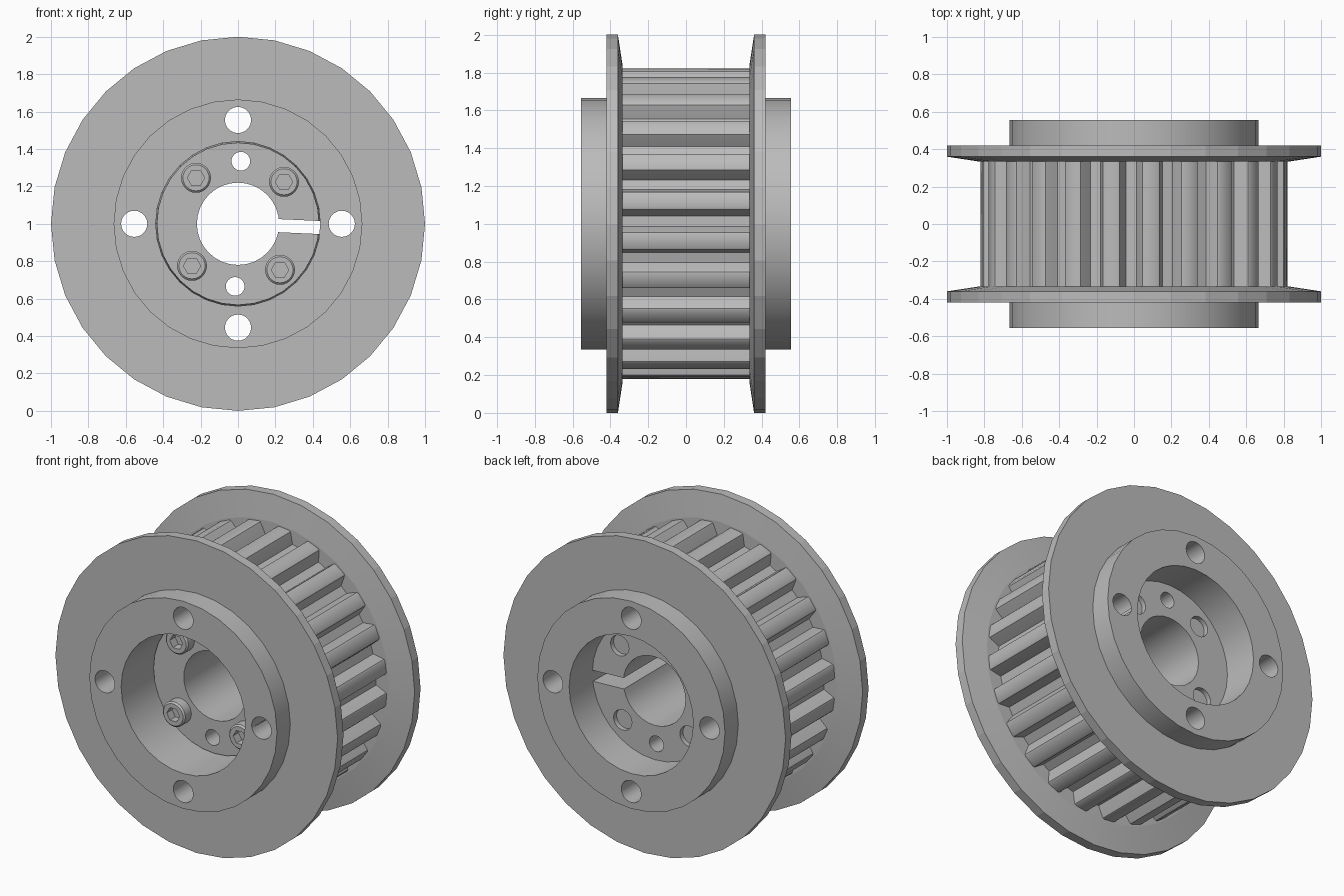
import bpy, bmesh
from math import sin, cos, radians

cube = bpy.data.objects.get("Cube")
if cube:
    bpy.data.objects.remove(cube)

# One plain metal colour
GREY = (0.5, 0.5, 0.5, 1)
metal = bpy.data.materials.new("grey metal")
metal.use_nodes = True
metal.diffuse_color = GREY
metal.node_tree.nodes["Principled BSDF"].inputs["Base Color"].default_value = GREY

AXIS_Z = 1.0     # height of the pulley axis
TWIST = -2.6     # the bushing sits slightly turned in its bore


def polar(r, deg):
    return r * cos(radians(deg)), r * sin(radians(deg))


def sweep(name, sections, centre=(0, 0)):
    """Join (angle, [(radius, y), ...]) sections into a closed ring about y."""
    bm = bmesh.new()
    rings = []
    for deg, profile in sections:
        ring = []
        for r, y in profile:
            x, z = polar(r, deg)
            ring.append(bm.verts.new((x, y, z)))
        rings.append(ring)
    for i, a in enumerate(rings):
        b = rings[(i + 1) % len(rings)]
        for j in range(len(a)):
            k = (j + 1) % len(a)
            bm.faces.new((a[j], a[k], b[k], b[j]))
    bmesh.ops.remove_doubles(bm, verts=bm.verts, dist=1e-5)
    bmesh.ops.recalc_face_normals(bm, faces=bm.faces)
    mesh = bpy.data.meshes.new(name)
    bm.to_mesh(mesh)
    bm.free()
    mesh.materials.append(metal)
    obj = bpy.data.objects.new(name, mesh)
    obj.location = (centre[0], 0, AXIS_Z + centre[1])
    bpy.context.collection.objects.link(obj)
    return obj


def lathe(name, profile, sides=32, centre=(0, 0)):
    return sweep(name, [(360 * i / sides, profile) for i in range(sides)], centre)


def rod(name, r, y0, y1, sides=24, centre=(0, 0)):
    return lathe(name, [(0, y0), (r, y0), (r, y1), (0, y1)], sides, centre)


def activate(obj):
    bpy.ops.object.select_all(action="DESELECT")
    obj.select_set(True)
    bpy.context.view_layer.objects.active = obj


def cut(obj, cutters):
    activate(obj)
    for cutter in cutters:
        cutter.hide_render = True
        mod = obj.modifiers.new("cut", "BOOLEAN")
        mod.operation = "DIFFERENCE"
        mod.solver = "EXACT"
        mod.object = cutter
        bpy.ops.object.modifier_apply(modifier=mod.name)
        bpy.data.objects.remove(cutter)


def smooth(obj):
    activate(obj)
    bpy.ops.object.shade_smooth_by_angle(angle=radians(30))


# Hub sleeve with four through holes
hub = lathe("hub_sleeve", [(0.44, -0.555), (0.665, -0.555), (0.665, 0.555), (0.44, 0.555)])
cut(hub, [rod("hole_cutter", 0.07, -1, 1, 24, polar(0.555, 90 * i)) for i in range(4)])
smooth(hub)

# Toothed rim: rounded trapezoid teeth
TEETH, ROOT, TIP, INNER, HALF = 24, 0.745, 0.822, 0.64, 0.345
tooth = [(-5.4, ROOT), (-3.7, TIP - 0.02), (-3.2, TIP - 0.005), (-2.5, TIP),
         (2.5, TIP), (3.2, TIP - 0.005), (3.7, TIP - 0.02), (5.4, ROOT)]
sections = []
for i in range(TEETH):
    middle = 8.6 + 360 * i / TEETH
    for offset, r in tooth:
        sections.append((middle + offset, [(r, -HALF), (r, HALF), (INNER, HALF), (INNER, -HALF)]))
smooth(sweep("toothed_rim", sections))

# Two flanges with coned inner faces
for side, name in ((-1, "front_flange"), (1, "back_flange")):
    profile = [(0.64, 0.335), (0.835, 0.335), (1.0, 0.36), (1.0, 0.42), (0.64, 0.42)]
    activate(lathe(name, [(r, side * y) for r, y in profile]))
    bpy.ops.object.shade_smooth_by_angle(angle=radians(8))
    smooth(bpy.context.object)

# Split bushing with screw holes, pin holes and a slit
FRONT, BACK = -0.235, 0.32
bushing = lathe("split_bushing", [(0.22, FRONT), (0.434, FRONT), (0.441, BACK), (0.22, BACK)])
screw_spots = [polar(0.333, 45 + 90 * i + TWIST) for i in range(4)]
cutters = [rod("screw_cutter", 0.065, -1, 1, 24, spot) for spot in screw_spots]
cutters += [rod("pin_cutter", 0.05, -1, 1, 24, polar(0.335, deg + TWIST)) for deg in (90, 270)]
bpy.ops.mesh.primitive_cube_add(size=1)
slit = bpy.context.object
slit.scale = (0.4, 2, 0.07)
x, z = polar(0.36, TWIST)
slit.location = (x, 0, AXIS_Z + z)
slit.rotation_euler = (0, radians(-TWIST), 0)
bpy.context.view_layer.update()
cut(bushing, cutters + [slit])
smooth(bushing)

# Socket head screws
for i, spot in enumerate(screw_spots):
    screw = lathe("socket_screw_%d" % (i + 1),
                  [(0, -0.305), (0.07, -0.305), (0.08, -0.295), (0.08, -0.225),
                   (0.0645, -0.225), (0.0645, 0.29), (0, 0.29)], 24, spot)
    cut(screw, [rod("socket_cutter", 0.046, -1, -0.25, 6, spot)])
    smooth(screw)
